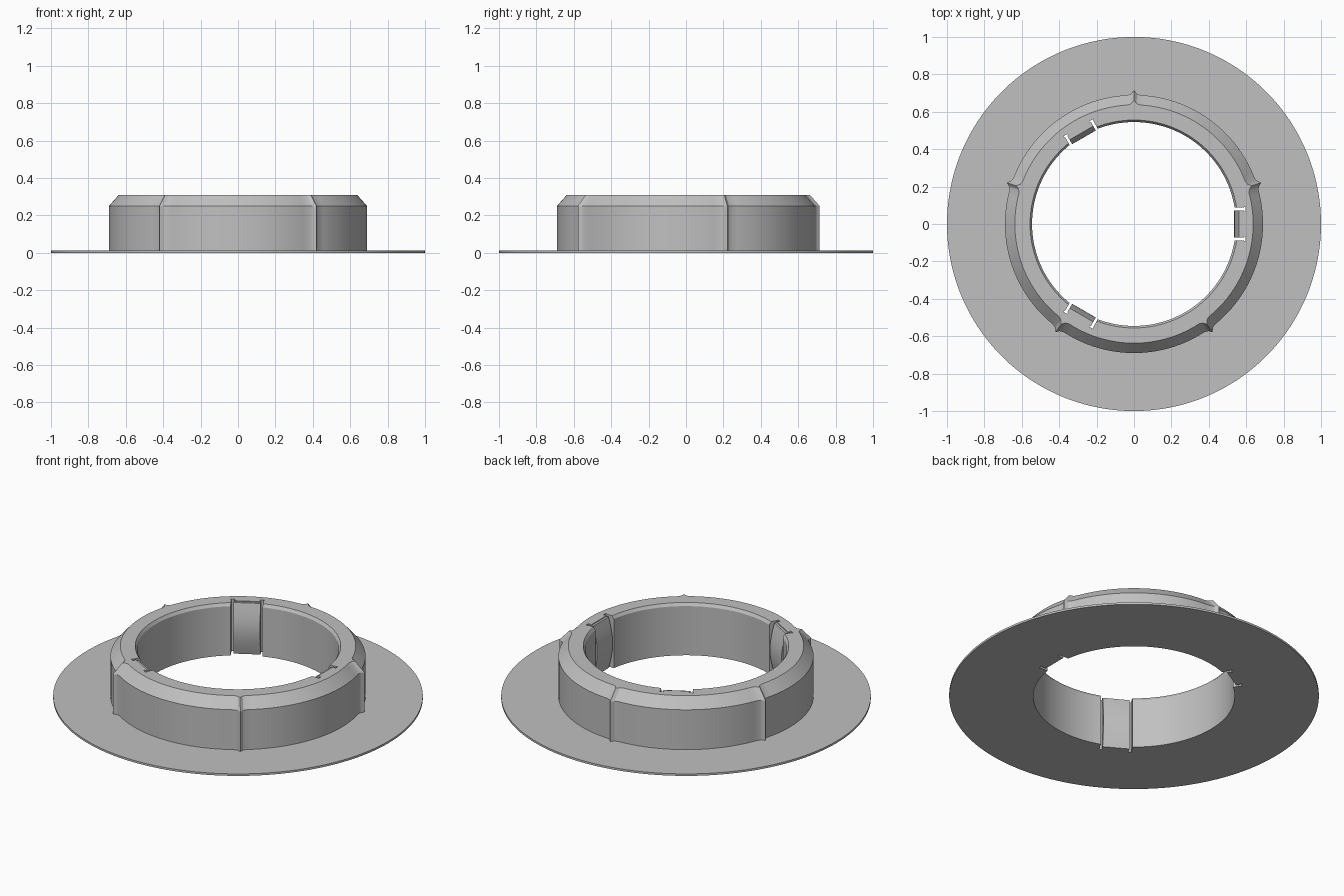
import bpy, bmesh, math

if "Cube" in bpy.data.objects:
    bpy.data.objects.remove(bpy.data.objects["Cube"])

TAU = 2 * math.pi
grey = bpy.data.materials.new("light_grey")
grey.diffuse_color = (0.53, 0.53, 0.53, 1)
grey.use_nodes = True
grey.node_tree.nodes["Principled BSDF"].inputs["Base Color"].default_value = grey.diffuse_color


def make_object(name, bm):
    bmesh.ops.recalc_face_normals(bm, faces=bm.faces)
    mesh = bpy.data.meshes.new(name)
    bm.to_mesh(mesh)
    bm.free()
    mesh.materials.append(grey)
    obj = bpy.data.objects.new(name, mesh)
    bpy.context.collection.objects.link(obj)
    return obj


def prism(name, outline, offset):
    """Extrude a closed list of 3D points by an offset vector."""
    bm = bmesh.new()
    face = bm.faces.new([bm.verts.new(p) for p in outline])
    grown = bmesh.ops.extrude_face_region(bm, geom=[face])["geom"]
    bmesh.ops.translate(bm, vec=offset,
                        verts=[v for v in grown if isinstance(v, bmesh.types.BMVert)])
    return make_object(name, bm)


def smooth(obj):
    bpy.ops.object.select_all(action="DESELECT")
    obj.select_set(True)
    bpy.context.view_layer.objects.active = obj
    bpy.ops.object.shade_smooth_by_angle(angle=math.radians(20))


# Five pointed ribs: angular offset from the rib centre -> extra radius
rib_shape = {-0.05: 0, -0.022: 0.007, 0: 0.025, 0.022: 0.007, 0.05: 0}
rib_angles = [math.radians(90 + 72 * k) for k in range(5)]
samples = []
for a in rib_angles:
    samples += [(a + d, bump) for d, bump in rib_shape.items()]
    steps = 26
    for i in range(1, steps):
        samples.append((a + 0.05 + (TAU / 5 - 0.1) * i / steps, 0))

# Flange and ring swept as one profile: radius, height, follows the ribs
profile = [(0.545, 0, 0), (1, 0, 0), (1, 0.012, 0), (0.69, 0.012, 1),
           (0.69, 0.25, 1), (0.637, 0.31, 1), (0.556, 0.31, 0), (0.545, 0.293, 0)]
bm = bmesh.new()
loops = [[bm.verts.new(((r + f * b) * math.cos(a), (r + f * b) * math.sin(a), z))
          for r, z, f in profile] for a, b in samples]
for i, loop in enumerate(loops):
    after = loops[(i + 1) % len(loops)]
    for j in range(len(profile)):
        k = (j + 1) % len(profile)
        bm.faces.new((loop[j], after[j], after[k], loop[k]))
body = make_object("flanged_ring", bm)

# T-ended slots beside each spring clip, plus the recess the clip sits in
half = [(0.5, -0.087), (0.588, -0.087), (0.588, -0.092), (0.595, -0.092),
        (0.595, -0.068), (0.588, -0.068), (0.588, -0.073), (0.575, -0.073)]
outline = half + [(x, -y) for x, y in reversed(half)]

# Clip side profile: flat back and an inward bulging front
clip_side = [(0.576, 0.0), (0.576, 0.305)]
for i in range(13):
    t = i / 12
    clip_side.append((0.562 - 0.027 * math.sin(math.pi * t), 0.305 * (1 - t)))

for n in range(3):
    turn = n * TAU / 3
    cutter = prism("slot_cutter", [(x, y, -0.1) for x, y in outline], (0, 0, 0.6))
    cutter.rotation_euler.z = turn
    cutter.hide_render = True
    cut = body.modifiers.new("slots", "BOOLEAN")
    cut.operation, cut.solver, cut.object = "DIFFERENCE", "EXACT", cutter
    bpy.context.view_layer.update()
    bpy.context.view_layer.objects.active = body
    bpy.ops.object.modifier_apply(modifier=cut.name)
    bpy.data.objects.remove(cutter)
    clip = prism("spring_clip_%d" % (n + 1),
                 [(x, -0.073, z) for x, z in clip_side], (0, 0.146, 0))
    clip.rotation_euler.z = turn
    smooth(clip)

smooth(body)
